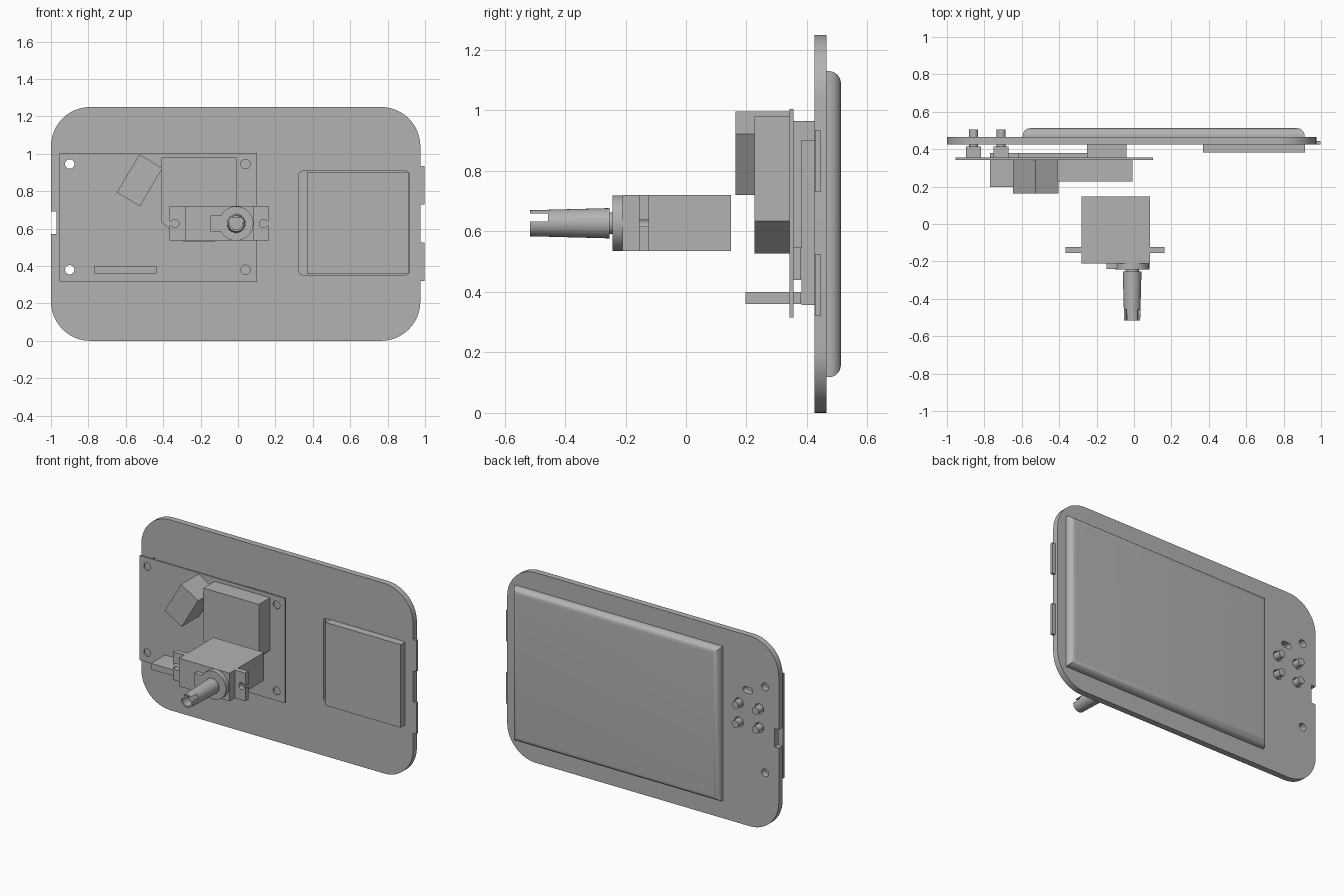
import bpy
import bmesh
import math
from mathutils import Matrix

if "Cube" in bpy.data.objects:
    bpy.data.objects.remove(bpy.data.objects["Cube"])

grey = bpy.data.materials.new("plain grey")
grey.use_nodes = True
grey.diffuse_color = (0.45, 0.45, 0.45, 1)
grey.node_tree.nodes["Principled BSDF"].inputs["Base Color"].default_value = grey.diffuse_color


def finish(name, bm):
    bmesh.ops.recalc_face_normals(bm, faces=bm.faces)
    mesh = bpy.data.meshes.new(name)
    bm.to_mesh(mesh)
    bm.free()
    mesh.materials.append(grey)
    ob = bpy.data.objects.new(name, mesh)
    bpy.context.collection.objects.link(ob)
    return ob


def prism(name, outline, y0, y1):
    """Extrude an x-z outline from y0 to y1."""
    bm = bmesh.new()
    face = bm.faces.new([bm.verts.new((x, y0, z)) for x, z in outline])
    out = bmesh.ops.extrude_face_region(bm, geom=[face])
    moved = [v for v in out["geom"] if isinstance(v, bmesh.types.BMVert)]
    bmesh.ops.translate(bm, verts=moved, vec=(0, y1 - y0, 0))
    return finish(name, bm)


def rounded(x0, x1, z0, z1, r, steps=12):
    """Outline of a rectangle with rounded corners."""
    corners = [(x1 - r, z1 - r), (x0 + r, z1 - r), (x0 + r, z0 + r), (x1 - r, z0 + r)]
    return [(cx + r * math.cos(a), cz + r * math.sin(a))
            for q, (cx, cz) in enumerate(corners)
            for a in [math.pi / 2 * (q + i / steps) for i in range(steps + 1)]]


def box(name, x0, x1, y0, y1, z0, z1):
    return prism(name, [(x0, z0), (x1, z0), (x1, z1), (x0, z1)], y0, y1)


def rod(name, x, z, y0, y1, r0, r1=None, sides=32):
    """Cylinder or cone along y, with radius r0 at y0 and r1 at y1."""
    bm = bmesh.new()
    bmesh.ops.create_cone(bm, cap_ends=True, segments=sides, depth=y1 - y0,
                          radius1=r0, radius2=r0 if r1 is None else r1)
    spin = Matrix.Rotation(-math.pi / 2, 4, "X")
    bmesh.ops.transform(bm, matrix=Matrix.Translation((x, (y0 + y1) / 2, z)) @ spin, verts=bm.verts)
    return finish(name, bm)


def select(ob):
    bpy.ops.object.select_all(action="DESELECT")
    ob.select_set(True)
    bpy.context.view_layer.objects.active = ob


def cut(ob, cutters):
    select(ob)
    for c in cutters:
        c.hide_render = True
        mod = ob.modifiers.new("cut", "BOOLEAN")
        mod.operation, mod.solver, mod.object = "DIFFERENCE", "EXACT", c
        bpy.ops.object.modifier_apply(modifier=mod.name)
        bpy.data.objects.remove(c)


def smooth(ob):
    select(ob)
    bpy.ops.object.shade_smooth_by_angle(angle=math.radians(30))


# Face plate with side notch, battery recess, screw holes and button holes
BACK, FRONT = 0.465, 0.425
buttons = [(x, z) for x in (-0.857, -0.71) for z in (0.665, 0.79)]
plate = prism("face_plate", rounded(-1, 0.975, 0, 1.25, 0.21), FRONT, BACK)
cutters = [box("notch", -1.1, -0.97, 0.4, 0.5, 0.57, 0.69),
           prism("recess", rounded(0.325, 0.917, 0.353, 0.907, 0.02, 4), 0.4, 0.445),
           prism("slot", rounded(-0.81, -0.74, 0.87, 0.91, 0.0195, 6), 0.4, 0.5)]
cutters += [rod("hole", -0.9, z, 0.4, 0.5, 0.025) for z in (0.38, 0.945)]
cutters += [rod("hole", x, z, 0.4, 0.5, 0.032) for x, z in buttons]
cut(plate, cutters)
smooth(plate)
for part, z in (("lower", 0.32), ("upper", 0.73)):
    box(part + "_side_tab", 0.96, 0.998, FRONT + 0.001, 0.444, z, z + 0.205)

# Screen with rounded rear edges
screen = box("screen", -0.595, 0.912, BACK - 0.01, 0.512, 0.118, 1.13)
bm = bmesh.new()
bm.from_mesh(screen.data)
rear = [e for e in bm.edges if all(v.co.y > 0.5 for v in e.verts)]
bmesh.ops.bevel(bm, geom=rear, offset=0.04, segments=8, profile=0.5, affect="EDGES")
bm.to_mesh(screen.data)
bm.free()
smooth(screen)

# Battery
box("battery", 0.37, 0.915, 0.382, 0.445, 0.357, 0.903)

# Circuit board with mounting holes
board = box("circuit_board", -0.955, 0.102, 0.343, 0.355, 0.316, 1.004)
cut(board, [rod("hole", x, z, 0.3, 0.4, 0.025) for x in (-0.9, 0.04) for z in (0.38, 0.945)])
smooth(board)

# Components in front of the board
prism("large_socket", [(-0.41, 0.98), (-0.41, 0.635), (-0.285, 0.527), (-0.13, 0.527),
                       (-0.007, 0.635), (-0.007, 0.98)], 0.227, 0.343)
prism("angled_socket", [(-0.527, 0.997), (-0.405, 0.922), (-0.523, 0.72), (-0.648, 0.792)],
      0.163, 0.343)
box("pin_header", -0.77, -0.437, 0.197, 0.38, 0.36, 0.4)

# Components between the board and the plate
box("rear_connector", -0.25, -0.04, 0.355, FRONT, 0.545, 0.965)
box("rear_chip", -0.62, -0.25, 0.355, 0.38, 0.44, 0.895)
for i, (x, z) in enumerate(buttons):
    box(f"switch_body_{i + 1}", x - 0.04, x + 0.04, 0.355, 0.415, z - 0.04, z + 0.04)
    smooth(rod(f"button_{i + 1}", x, z, 0.415, 0.505, 0.024))

# Servo body and mounting ears
CX, CZ = -0.01, 0.627
box("servo_body", -0.282, 0.086, -0.21, 0.148, 0.535, 0.72)
ears = box("servo_ears", -0.365, 0.162, -0.155, -0.122, 0.535, 0.72)
cut(ears, [rod("hole", x, CZ, -0.2, -0.1, 0.022) for x in (-0.337, 0.136)]
    + [box("slit", x, x + 0.05, -0.2, -0.1, CZ - 0.01, CZ + 0.01) for x in (-0.387, 0.136)])
smooth(ears)

# Servo gear housing
smooth(rod("gear_housing", CX, CZ, -0.243, -0.21, 0.092, sides=48))
box("gear_cover", -0.148, CX - 0.05, -0.241, -0.21, CZ - 0.042, CZ + 0.042)
smooth(rod("servo_shaft", CX, CZ, -0.27, -0.24, 0.036))

# Tapered output rod with a hollow, slotted tip
tip = rod("output_rod", CX, CZ, -0.515, -0.253, 0.043, 0.05, sides=48)
cut(tip, [rod("bore", CX, CZ, -0.6, -0.455, 0.033),
          box("slot", CX - 0.1, CX + 0.1, -0.6, -0.457, CZ + 0.005, CZ + 0.033)])
smooth(tip)
